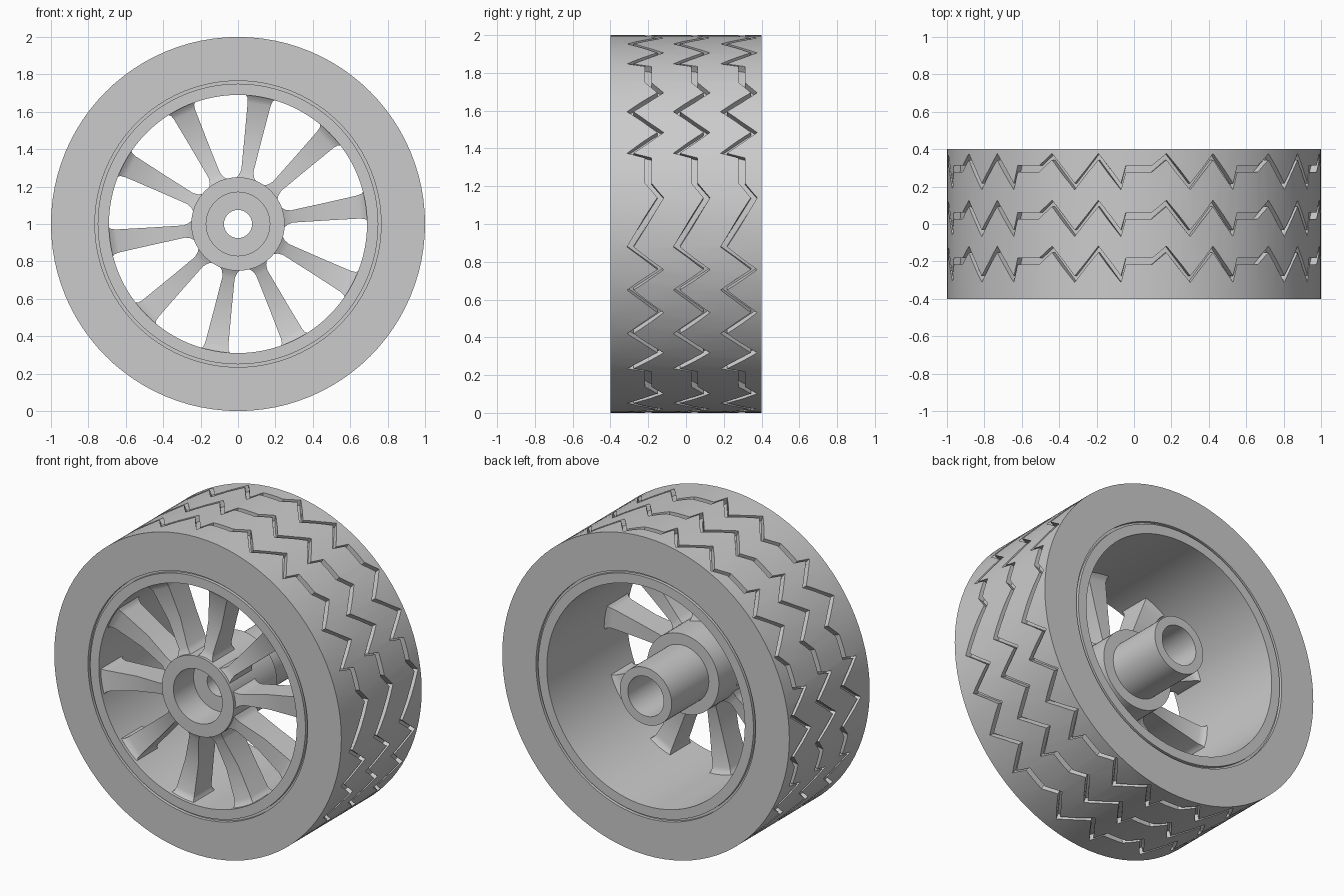
import bpy
import bmesh
from math import cos, sin, radians, tau

if "Cube" in bpy.data.objects:
    bpy.data.objects.remove(bpy.data.objects["Cube"], do_unlink=True)

grey = bpy.data.materials.new("plain grey")
grey.use_nodes = True
colour = (0.6, 0.6, 0.6, 1)
grey.diffuse_color = colour
grey.node_tree.nodes["Principled BSDF"].inputs["Base Color"].default_value = colour


def polar(r, angle, y):
    """Point around the axle, which runs along y at height 1."""
    return (r * cos(angle), y, 1 + r * sin(angle))


def bridge(name, rings, closed):
    """Skin a list of equal cross-sections, looping round or capped at the ends."""
    bm = bmesh.new()
    loops = [[bm.verts.new(p) for p in ring] for ring in rings]
    n = len(loops[0])
    following = loops[1:] + loops[:1] if closed else loops[1:]
    for a, b in zip(loops, following):
        for i in range(n):
            j = (i + 1) % n
            bm.faces.new((a[i], a[j], b[j], b[i]))
    if not closed:
        bm.faces.new(loops[0])
        bm.faces.new(loops[-1])
    bmesh.ops.recalc_face_normals(bm, faces=bm.faces)
    mesh = bpy.data.meshes.new(name)
    bm.to_mesh(mesh)
    bm.free()
    mesh.materials.append(grey)
    obj = bpy.data.objects.new(name, mesh)
    bpy.context.collection.objects.link(obj)
    return obj


def lathe(name, profile, steps):
    rings = [[polar(r, tau * k / steps, y) for r, y in profile] for k in range(steps)]
    return bridge(name, rings, True)


def activate(obj):
    bpy.ops.object.select_all(action="DESELECT")
    obj.select_set(True)
    bpy.context.view_layer.objects.active = obj


def smooth(obj):
    activate(obj)
    bpy.ops.object.shade_smooth_by_angle(angle=radians(30))


# Zigzag path of the tread: (degrees, sideways offset), repeated ten times
L, R, M = -0.08, 0.08, 0.015
cell = [(0, M), (8, M), (9.5, L), (16.5, R), (24, L), (31.5, R)]
joint_cell = [(3, L), (9.5, R), (16.5, L), (31.5, R)]
path = []
for k in range(10):
    path += [(12.5 + 36 * k + a, y) for a, y in (joint_cell if k == 9 else cell)]

# Tyre with three cut grooves
tyre = lathe("tyre", [(0.765, -0.4), (1, -0.4), (1, 0.4), (0.765, 0.4)], 96)
for centre in (-0.215, 0.03, 0.28):
    section = [(0.962, -0.017), (1.04, -0.017), (1.04, 0.017), (0.962, 0.017)]
    rings = [[polar(r, radians(a), centre + y + w) for r, w in section] for a, y in path]
    cutter = bridge("groove_cutter", rings, True)
    cutter.hide_render = True
    activate(tyre)
    cut = tyre.modifiers.new("groove", "BOOLEAN")
    cut.operation = "DIFFERENCE"
    cut.solver = "EXACT"
    cut.object = cutter
    bpy.ops.object.modifier_apply(modifier=cut.name)
    bpy.data.objects.remove(cutter, do_unlink=True)
smooth(tyre)

# Rim with a thin seam against the tyre on both sides
half = [(0.69, 0.4), (0.75, 0.4), (0.75, 0.38), (0.77, 0.38)]
rim = lathe("rim", [(r, -y) for r, y in half] + half[::-1], 96)
smooth(rim)

# Hub: recessed front cup, shoulder and rear axle tube
hub = lathe("hub", [
    (0.075, -0.2), (0.17, -0.2), (0.17, -0.4), (0.25, -0.4), (0.25, 0.03),
    (0.18, 0.03), (0.18, 0.4), (0.125, 0.4), (0.125, -0.1), (0.075, -0.1)], 64)
smooth(hub)

# Spokes: (radius, half width, front, back), flared where they meet hub and rim
stations = [
    (0.235, 0.058, -0.39, -0.16), (0.262, 0.04, -0.375, -0.175), (0.29, 0.033, -0.365, -0.185),
    (0.46, 0.046, -0.345, -0.19), (0.65, 0.062, -0.36, -0.19),
    (0.675, 0.068, -0.37, -0.18), (0.7, 0.09, -0.39, -0.16)]
for k in range(10):
    turn = radians(8 + 36 * k)
    c, s = cos(turn), sin(turn)
    rings = []
    for r, w, front, back in stations:
        corners = [(-w, front), (w, front), (w, back), (-w, back)]
        rings.append([(r * c - t * s, y, 1 + r * s + t * c) for t, y in corners])
    smooth(bridge(f"spoke_{k + 1}", rings, False))
